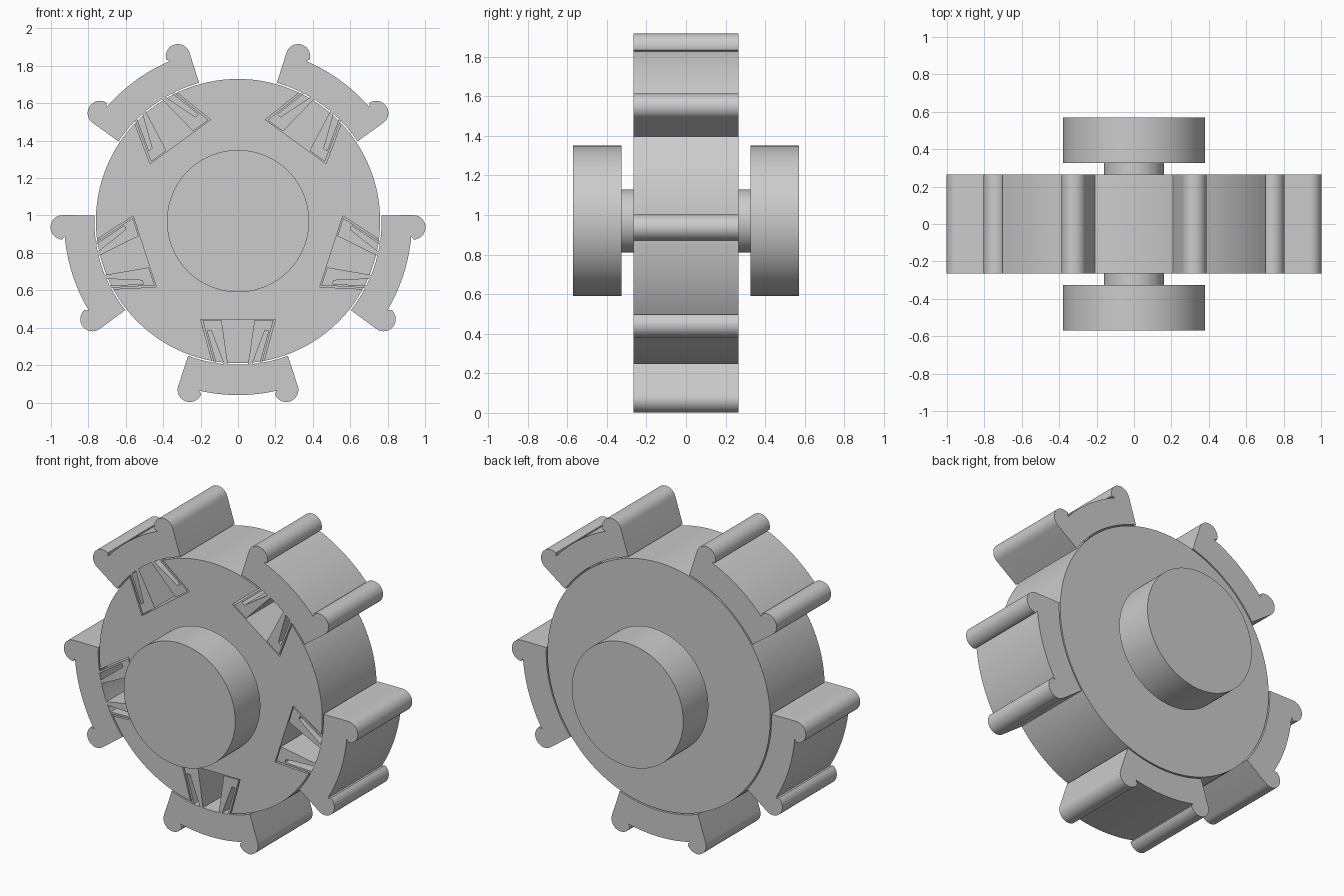
import bpy, bmesh
from math import sin, cos, pi, radians
from mathutils import Matrix

if "Cube" in bpy.data.objects:
    bpy.data.objects.remove(bpy.data.objects["Cube"])

CZ = 0.97            # wheel axis height
HALF = 0.265         # half thickness of the rim
FLOOR = 0.2          # depth reached by the clip pockets
TURNS = [radians(72 * i) for i in range(5)]


def arc(cx, cz, r, a0, a1, n):
    return [(cx + r * cos(radians(a0 + (a1 - a0) * i / n)),
             cz + r * sin(radians(a0 + (a1 - a0) * i / n))) for i in range(n + 1)]


def prism(bm, pts, y0, y1):
    """Extrude an x/z outline along y."""
    face = bm.faces.new([bm.verts.new((x, y0, z)) for x, z in pts])
    ext = bmesh.ops.extrude_face_region(bm, geom=[face])
    bmesh.ops.translate(bm, vec=(0, y1 - y0, 0),
                        verts=[g for g in ext["geom"] if isinstance(g, bmesh.types.BMVert)])


def make(name, bm):
    bmesh.ops.recalc_face_normals(bm, faces=bm.faces[:])
    me = bpy.data.meshes.new(name)
    bm.to_mesh(me)
    bm.free()
    ob = bpy.data.objects.new(name, me)
    bpy.context.collection.objects.link(ob)
    return ob


def smooth(ob):
    bpy.ops.object.select_all(action='DESELECT')
    ob.select_set(True)
    bpy.context.view_layer.objects.active = ob
    bpy.ops.object.shade_smooth_by_angle(angle=radians(30))


def mirror(pts):
    return [(-x, z) for x, z in reversed(pts)]


# wheel body with necks and end hubs, turned around y
half = [(0, -0.57), (0.38, -0.57), (0.38, -0.325), (0.16, -0.325), (0.16, -HALF), (0.76, -HALF)]
profile = half + [(r, -y) for r, y in reversed(half)]
bm = bmesh.new()
vs = [bm.verts.new((r, y, 0)) for r, y in profile]
es = [bm.edges.new(p) for p in zip(vs, vs[1:])]
bmesh.ops.spin(bm, geom=vs + es, cent=(0, 0, 0), axis=(0, 1, 0), angle=2 * pi, steps=128)
bmesh.ops.remove_doubles(bm, verts=bm.verts[:], dist=1e-4)
body = make("wheel_body", bm)
body.location.z = CZ

# dovetail pockets cut in the front of the rim
bm = bmesh.new()
for a in TURNS:
    start = len(bm.verts)
    prism(bm, [(-0.2, -0.525), (0.2, -0.525), (0.125, -0.80), (-0.125, -0.80)], -0.3, FLOOR)
    bmesh.ops.rotate(bm, verts=bm.verts[start:], cent=(0, 0, 0), matrix=Matrix.Rotation(a, 3, 'Y'))
cutter = make("pocket_cutter", bm)
cutter.location.z = CZ
cutter.hide_render = True
mod = body.modifiers.new("pockets", 'BOOLEAN')
mod.operation, mod.solver, mod.object = 'DIFFERENCE', 'EXACT', cutter
bpy.context.view_layer.objects.active = body
bpy.ops.object.modifier_apply(modifier=mod.name)
bpy.data.objects.remove(cutter)
smooth(body)

# tread segment: outer arc, two round ridges, inner arc
ridge = arc(0.258, -0.902, 0.065, 200, 378, 20)
outline = (arc(0, 0, 0.93, -103, -77, 14) + ridge
           + arc(0, 0, 0.768, -69.7, -110.3, 20) + mirror(ridge))
# spring prong with a slit, clipped in the pocket
prong = [(0.125, -0.772), (0.189, -0.53), (0.088, -0.53), (0.053, -0.772),
         (0.073, -0.772), (0.143, -0.585), (0.164, -0.585), (0.112, -0.772)]

for i, a in enumerate(TURNS):
    bm = bmesh.new()
    prism(bm, outline, -HALF, HALF)
    for p in (prong, mirror(prong)):
        prism(bm, p, -HALF + 0.001, FLOOR)
    seg = make(f"tread_segment_{i + 1}", bm)
    seg.location.z = CZ
    seg.rotation_euler.y = a
    smooth(seg)
